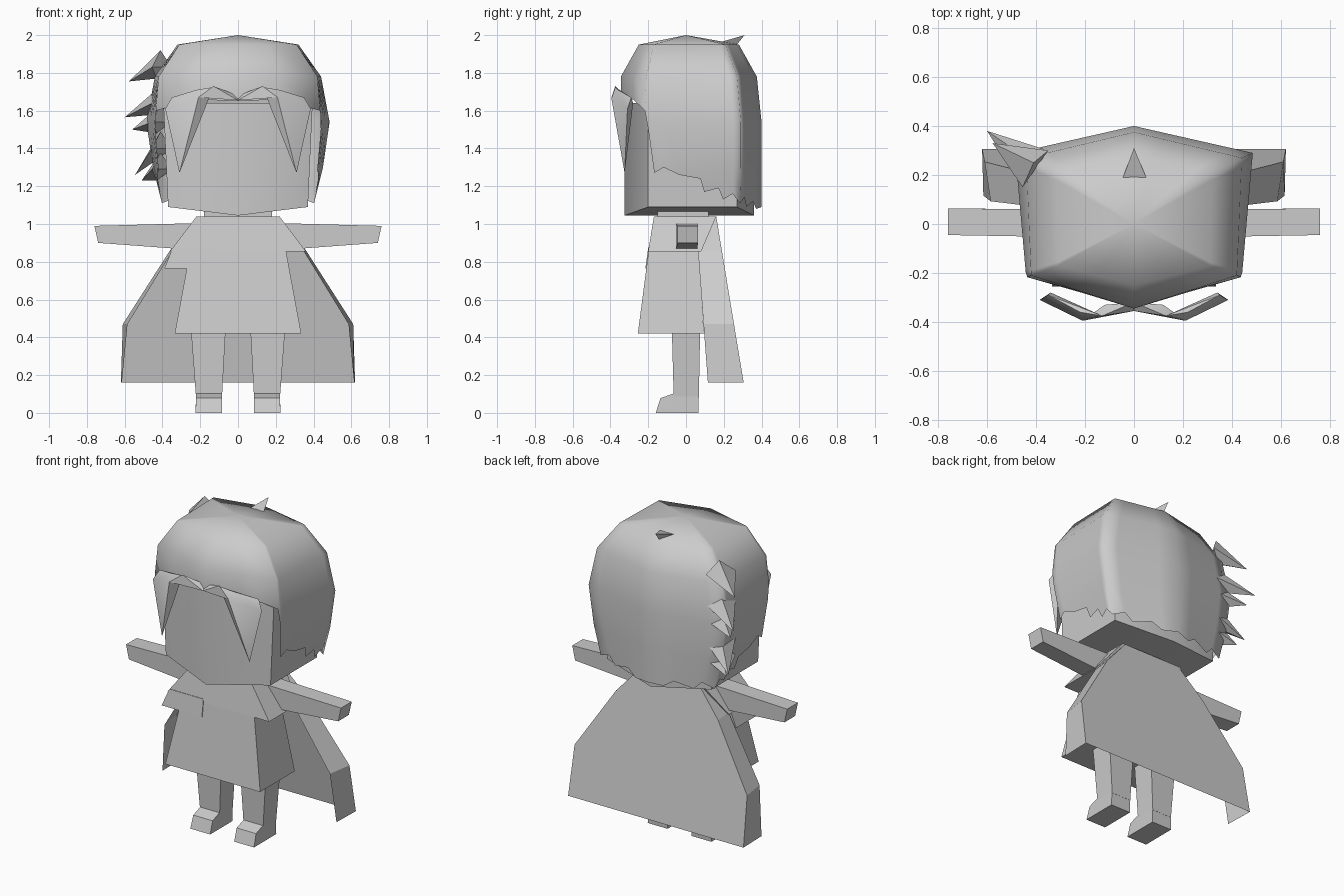
import bpy, bmesh, math

old = bpy.data.objects.get("Cube")
if old:
    bpy.data.objects.remove(old, do_unlink=True)

grey = bpy.data.materials.new("plain grey")
grey.use_nodes = True
grey.diffuse_color = (0.6, 0.6, 0.6, 1)
grey.node_tree.nodes["Principled BSDF"].inputs["Base Color"].default_value = (0.6, 0.6, 0.6, 1)


def finish(bm, name, smooth=None):
    bmesh.ops.recalc_face_normals(bm, faces=bm.faces)
    mesh = bpy.data.meshes.new(name)
    bm.to_mesh(mesh)
    bm.free()
    mesh.materials.append(grey)
    ob = bpy.data.objects.new(name, mesh)
    bpy.context.scene.collection.objects.link(ob)
    if smooth:
        bpy.ops.object.select_all(action='DESELECT')
        ob.select_set(True)
        bpy.context.view_layer.objects.active = ob
        bpy.ops.object.shade_smooth_by_angle(angle=math.radians(smooth))
    return ob


def hull(name, points, smooth=None):
    """Convex solid around a few corner points."""
    bm = bmesh.new()
    for p in points:
        bm.verts.new(p)
    res = bmesh.ops.convex_hull(bm, input=bm.verts)
    loose = [v for v in bm.verts if not v.link_faces]
    bmesh.ops.delete(bm, geom=loose, context='VERTS')
    bmesh.ops.dissolve_limit(bm, angle_limit=0.02, verts=bm.verts, edges=bm.edges)
    return finish(bm, name, smooth)


def rect(x0, x1, y0, y1, z):
    return [(x, y, z) for x in (x0, x1) for y in (y0, y1)]


def flip(points, s):
    return [(s * x, y, z) for x, y, z in points]


SIDES = ((1, "left"), (-1, "right"))

# Head: six-sided block with a ridged underside
head = []
for w, yf, yb, z, zmid in ((0.37, -0.2, 0.27, 1.09, 1.045), (0.395, -0.2, 0.27, 1.64, 1.64)):
    head += rect(-w, w, yf, yb, z) + [(0, -0.325, zmid), (0, 0.36, zmid)]
hull("head", head, 40)
hull("neck", rect(-0.18, 0.18, -0.15, 0.12, 1.0) + rect(-0.18, 0.18, -0.15, 0.12, 1.075))

# Hair cap: z, front corner x y, back corner x y, front middle y, back middle y
RINGS = [
    (1.95, 0.31, -0.17, 0.32, 0.21, -0.25, 0.28),
    (1.78, 0.42, -0.21, 0.44, 0.27, -0.345, 0.375),
    (1.54, 0.44, -0.22, 0.485, 0.29, -0.345, 0.40),
    (1.30, 0.42, -0.22, 0.45, 0.29, -0.345, 0.40),
    (1.08, 0.385, -0.21, 0.395, 0.285, -0.33, 0.40),
]


def ring_at(z):
    for a, b in zip(RINGS, RINGS[1:]):
        if z >= b[0]:
            t = (a[0] - z) / (a[0] - b[0])
            return [p + (q - p) * t for p, q in zip(a, b)]
    return RINGS[-1]


def hair_point(u, z):
    """u runs 0-1 over the front half, 1-2 over the side, 2-3 over the back."""
    _, fx, fy, bx, by, fm, bk = ring_at(z)
    corners = [(0, fm), (fx, fy), (bx, by), (0, bk)]
    i = min(int(u), 2)
    (x0, y0), (x1, y1) = corners[i], corners[i + 1]
    t = u - i
    return (x0 + (x1 - x0) * t, y0 + (y1 - y0) * t, z)


# Ragged lower hem: place around the head and height
HEM = [(0, 1.65), (0.5, 1.66), (1, 1.6), (1.04, 1.5), (1.1, 1.27), (1.2, 1.3),
       (1.36, 1.26), (1.58, 1.24), (1.62, 1.17), (1.77, 1.19), (1.82, 1.13),
       (1.92, 1.16), (2, 1.11), (2.2, 1.14), (2.3, 1.09), (2.6, 1.12), (2.75, 1.08), (3, 1.09)]
bm = bmesh.new()
for s, _ in SIDES:
    crown = bm.verts.new((0, 0, 2))
    columns = []
    for u, low in HEM:
        heights = [max(r[0], low) for r in RINGS[:-1]] + [low]
        columns.append([bm.verts.new(p) for p in flip([hair_point(u, z) for z in heights], s)])
    for a, b in zip(columns, columns[1:]):
        bm.faces.new((crown, a[0], b[0]))
        for i in range(len(a) - 1):
            bm.faces.new((a[i], a[i + 1], b[i + 1], b[i]))
bmesh.ops.remove_doubles(bm, verts=bm.verts, dist=0.0005)
finish(bm, "hair", 80)

# Fringe: pointed lock and arched strand on each side
for s, side in SIDES:
    hull(side + "_fringe_lock", flip([
        (0.13, -0.375, 1.725), (0.22, -0.36, 1.71), (0.35, -0.29, 1.67), (0.21, -0.395, 1.665),
        (0.31, -0.325, 1.27), (0.385, -0.31, 1.61), (0.34, -0.28, 1.64)], s), 40)
    hull(side + "_fringe_strand", flip([
        (0, -0.355, 1.655), (0.13, -0.375, 1.73), (0.21, -0.395, 1.67),
        (0.12, -0.33, 1.69), (0, -0.32, 1.68)], s), 40)

# Swept spikes at the right rear corner, and a small tuft on the crown
SPIKES = [(-0.577, 0.33, 1.755, 1.83), (-0.6, 0.38, 1.565, 1.64), (-0.56, 0.35, 1.5, 1.54),
          (-0.545, 0.35, 1.26, 1.4), (-0.51, 0.32, 1.23, 1.29)]
for i, (x, y, z, base) in enumerate(SPIKES):
    hull("hair_spike_%d" % (i + 1), [
        (x, y, z), (-0.455, 0.15, base), (-0.35, 0.30, base),
        (-0.41, 0.25, base + 0.09), (-0.43, 0.25, base - 0.06)])
hull("crown_tuft", [(-0.045, 0.19, 1.965), (0.05, 0.19, 1.965), (0, 0.31, 2.0), (0, 0.27, 1.95)])

# Shawl with a longer flap over the right side
hull("shawl", rect(-0.22, 0.22, -0.17, 0.16, 1.04) + rect(-0.36, 0.36, -0.2, 0.08, 0.855))
hull("shawl_flap", rect(-0.345, -0.105, -0.2, 0.05, 0.875) + rect(-0.39, -0.105, -0.215, 0.05, 0.765))

# Tunic
hull("tunic", rect(-0.25, 0.25, -0.195, 0.065, 0.88) + rect(-0.335, 0.335, -0.255, 0.095, 0.42))

# Cape: back panel with forward-turned sides, open at the front
OUTLINE = [(0.2, 0.19, 1.04), (0.36, 0.345, 0.86), (0.61, 0.585, 0.47), (0.62, 0.615, 0.16)]
bm = bmesh.new()
rear, fore = [], []
for s, rows in ((-1, OUTLINE[::-1]), (1, OUTLINE)):
    for x, x_in, z in rows:
        drop = 1.04 - z
        rear.append(bm.verts.new((s * x, 0.16 + drop * 0.165, z)))
        fore.append(bm.verts.new((s * x_in, 0.05 + drop * 0.075, z)))
bm.faces.new(rear)
for i in range(len(rear) - 1):
    bm.faces.new((rear[i], rear[i + 1], fore[i + 1], fore[i]))
finish(bm, "cape")

# Arms, legs and feet
for s, side in SIDES:
    hull(side + "_arm", flip(
        rect(0.2, 0.2, -0.055, 0.06, 0.86) + rect(0.2, 0.2, -0.055, 0.06, 1.005)
        + rect(0.74, 0.74, -0.045, 0.063, 0.9) + rect(0.76, 0.76, -0.045, 0.063, 0.99), s))
    hull(side + "_leg", flip(
        rect(0.065, 0.25, -0.075, 0.075, 0.45) + rect(0.085, 0.222, -0.065, 0.068, 0.08), s))
    hull(side + "_foot", flip(
        rect(0.085, 0.225, -0.16, 0.065, 0) + rect(0.085, 0.222, -0.135, 0.067, 0.078)
        + rect(0.085, 0.222, -0.065, 0.067, 0.103), s))
